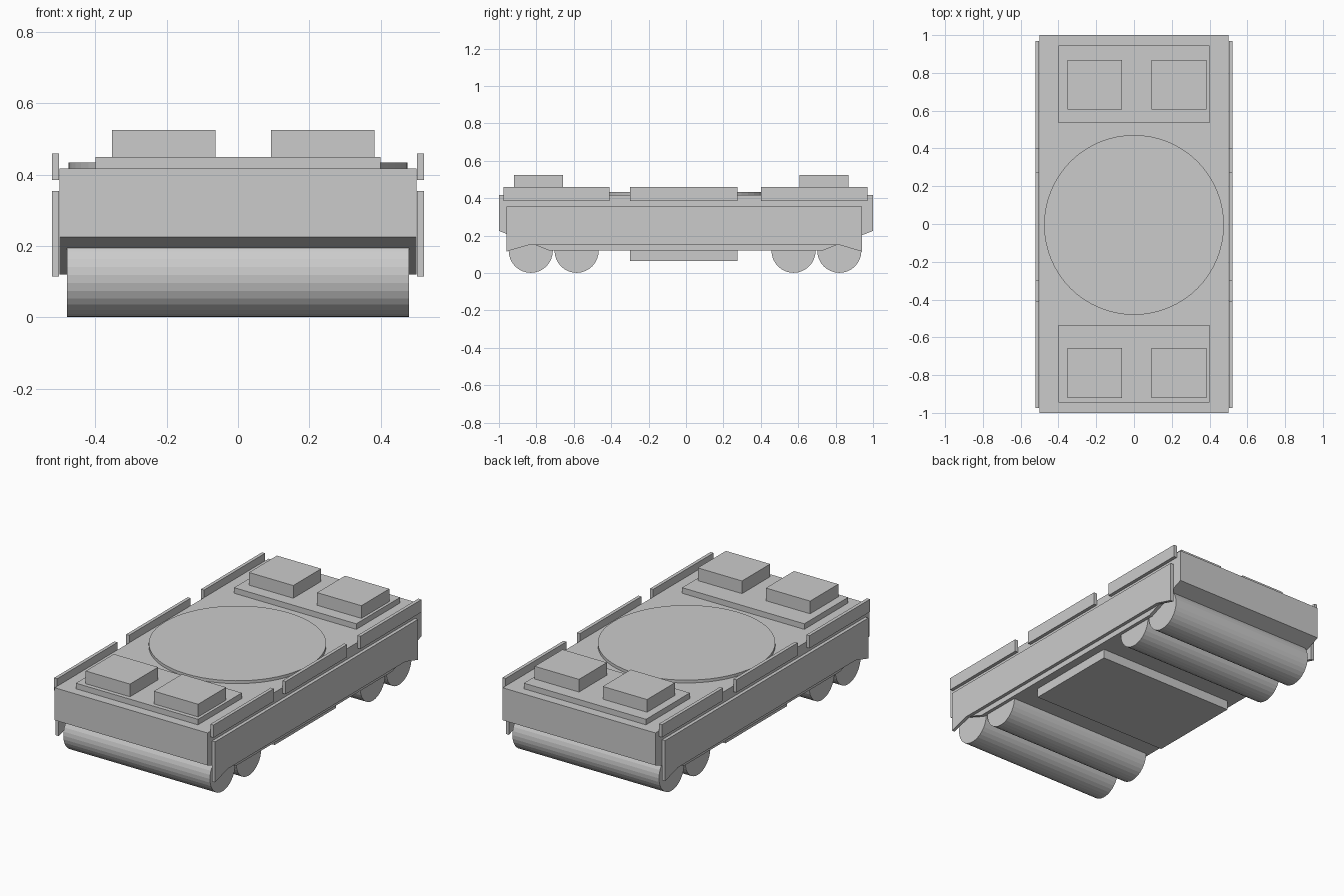
import bpy
import bmesh
from math import pi
from mathutils import Matrix

cube = bpy.data.objects.get("Cube")
if cube:
    bpy.data.objects.remove(cube, do_unlink=True)

grey = bpy.data.materials.new("plain_grey")
grey.use_nodes = True
colour = (0.6, 0.6, 0.6, 1)
grey.diffuse_color = colour
grey.node_tree.nodes["Principled BSDF"].inputs["Base Color"].default_value = colour


def finish(name, bm):
    bmesh.ops.recalc_face_normals(bm, faces=bm.faces)
    mesh = bpy.data.meshes.new(name)
    bm.to_mesh(mesh)
    bm.free()
    mesh.materials.append(grey)
    obj = bpy.data.objects.new(name, mesh)
    bpy.context.collection.objects.link(obj)
    return obj


def extrude_profile(name, profile, x0, x1):
    """Extrude a (y, z) outline along x."""
    bm = bmesh.new()
    face = bm.faces.new([bm.verts.new((x0, y, z)) for y, z in profile])
    result = bmesh.ops.extrude_face_region(bm, geom=[face])
    moved = [v for v in result["geom"] if isinstance(v, bmesh.types.BMVert)]
    bmesh.ops.translate(bm, verts=moved, vec=(x1 - x0, 0, 0))
    return finish(name, bm)


def box(name, x0, x1, y0, y1, z0, z1):
    return extrude_profile(name, [(y0, z0), (y1, z0), (y1, z1), (y0, z1)], x0, x1)


def cylinder(name, radius, depth, centre, sides, axis_x=False):
    bm = bmesh.new()
    matrix = Matrix.Translation(centre)
    if axis_x:
        matrix = matrix @ Matrix.Rotation(pi / 2, 4, "Y")
    bmesh.ops.create_cone(bm, cap_ends=True, segments=sides, radius1=radius,
                          radius2=radius, depth=depth, matrix=matrix)
    return finish(name, bm)


# Hull with sloped undersides at both ends
extrude_profile("hull", [(-1, 0.225), (-0.73, 0.12), (0.73, 0.12), (1, 0.225),
                         (1, 0.417), (-1, 0.417)], -0.5, 0.5)
box("belly_plate", -0.45, 0.45, -0.3, 0.275, 0.065, 0.125)

# Rollers across the underside
for i, y in enumerate((-0.83, -0.585, 0.575, 0.82)):
    cylinder(f"roller_{i + 1}", 0.118, 0.96, (0, y, 0.119), 32, True)

# Side skirts and rail segments
skirt = [(-0.96, 0.115), (-0.84, 0.15), (0.82, 0.15), (0.94, 0.115),
         (0.94, 0.355), (-0.96, 0.355)]
rails = {"front": (-0.975, -0.41), "middle": (-0.3, 0.275), "rear": (0.4, 0.97)}
for side, s in (("left", 1), ("right", -1)):
    extrude_profile(f"{side}_skirt", skirt, s * 0.502, s * 0.522)
    for place, (y0, y1) in rails.items():
        box(f"{side}_{place}_rail", s * 0.502, s * 0.522, y0, y1, 0.385, 0.46)

# Round deck plate
disc = cylinder("deck_disc", 0.476, 0.025, (0, -0.005, 0.4215), 64)

# Raised platforms with pairs of blocks
for place, p0, p1, b0, b1 in (("front", -0.945, -0.535, -0.92, -0.657),
                              ("rear", 0.535, 0.945, 0.607, 0.868)):
    box(f"{place}_platform", -0.4, 0.4, p0, p1, 0.41, 0.45)
    box(f"{place}_right_block", -0.353, -0.063, b0, b1, 0.445, 0.525)
    box(f"{place}_left_block", 0.093, 0.383, b0, b1, 0.445, 0.525)
